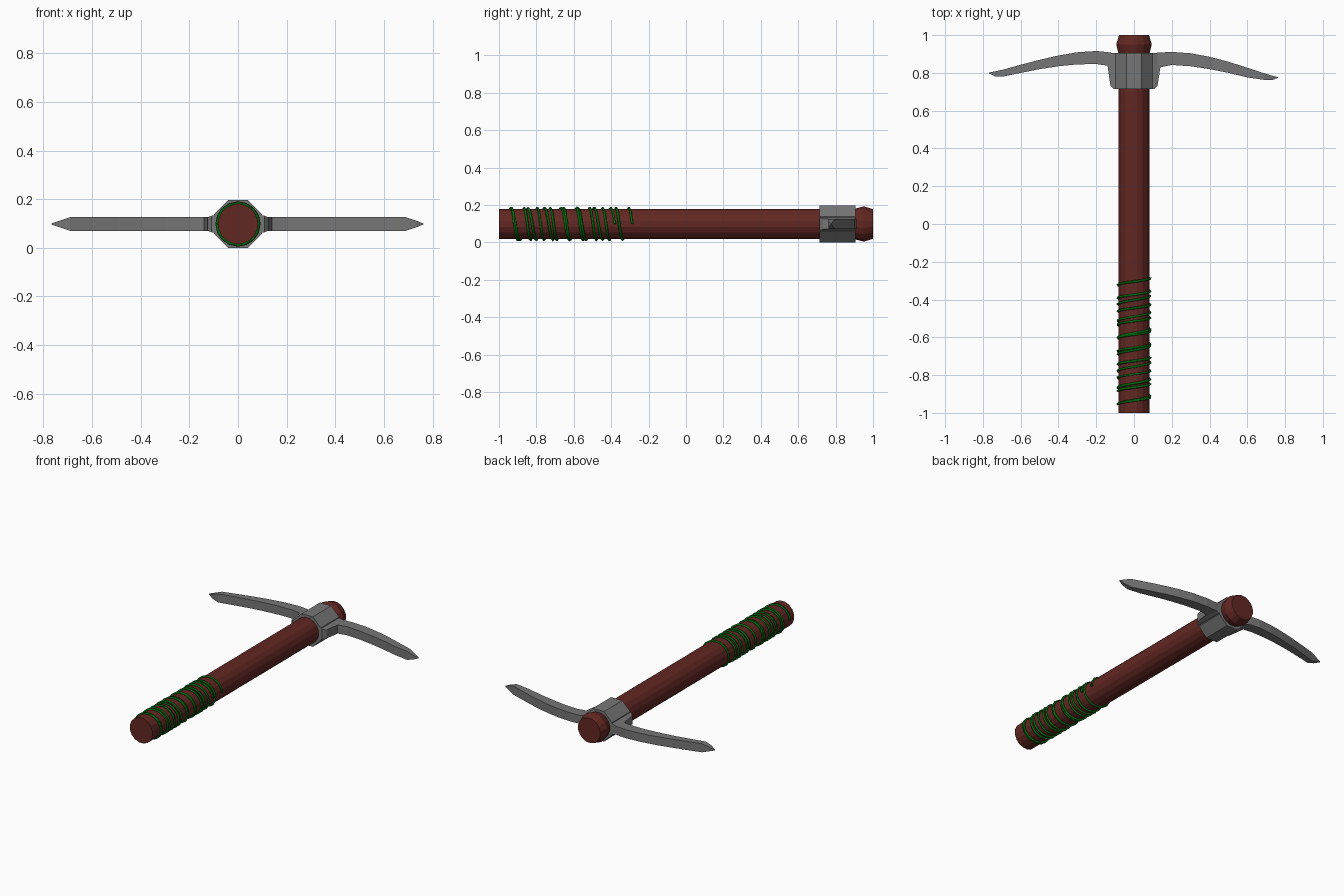
import bpy, bmesh, math

if "Cube" in bpy.data.objects:
    bpy.data.objects.remove(bpy.data.objects["Cube"])

CZ = 0.098  # height of the handle axis


def material(name, color):
    m = bpy.data.materials.new(name)
    m.diffuse_color = color
    m.use_nodes = True
    m.node_tree.nodes["Principled BSDF"].inputs["Base Color"].default_value = m.diffuse_color
    return m


def loft(name, rings, mat=None):
    """Skin a list of equal-length point rings and cap both ends."""
    bm = bmesh.new()
    vs = [[bm.verts.new(p) for p in r] for r in rings]
    n = len(vs[0])
    for a, b in zip(vs, vs[1:]):
        for i in range(n):
            j = (i + 1) % n
            bm.faces.new((a[i], a[j], b[j], b[i]))
    bm.faces.new(vs[0][::-1])
    bm.faces.new(vs[-1])
    bmesh.ops.recalc_face_normals(bm, faces=bm.faces)
    me = bpy.data.meshes.new(name)
    bm.to_mesh(me)
    bm.free()
    ob = bpy.data.objects.new(name, me)
    bpy.context.collection.objects.link(ob)
    if mat:
        me.materials.append(mat)
    return ob


def lathe(name, profile, sides, mat=None):
    """Turn (y, radius) pairs around the handle axis."""
    step = 2 * math.pi / sides
    return loft(name, [[(r * math.cos((i + .5) * step), y, CZ + r * math.sin((i + .5) * step))
                        for i in range(sides)] for y, r in profile], mat)


def blade(name, side, sections):
    """Sections are (x, back y, front y, half thickness)."""
    return loft(name, [[(side * x, y1, CZ + h), (side * x, y0, CZ + h),
                        (side * x, y0, CZ - h), (side * x, y1, CZ - h)]
                       for x, y1, y0, h in sections])


wood = material("wood", (0.12, 0.02, 0.016, 1))
green = material("green_cord", (0.0, 0.14, 0.004, 1))
steel = material("steel", (0.18, 0.18, 0.18, 1))

# Handle with flared end knob
lathe("handle", [(-1, .083), (.9, .083), (.95, .096), (1, .081)], 16, wood)

# Octagonal collar
collar = lathe("collar", [(.715, .106), (.905, .106)], 8, steel)

# Curved pick blades, including the thick ears at the collar
root = [(.06, .905, .715, .040), (.108, .905, .715, .034), (.125, .907, .733, .028)]
left = blade("left_blade", -1, root + [
    (.14, .91, .838, .028), (.20, .916, .847, .028), (.30, .909, .845, .028),
    (.40, .892, .835, .028), (.50, .869, .82, .028), (.60, .843, .80, .028),
    (.69, .818, .781, .028), (.735, .808, .781, .013), (.767, .802, .798, .002)])
right = blade("right_blade", 1, root + [
    (.14, .908, .83, .028), (.20, .911, .842, .028), (.30, .904, .835, .028),
    (.40, .885, .82, .028), (.50, .859, .80, .028), (.60, .827, .776, .028),
    (.69, .798, .763, .028), (.735, .784, .763, .013), (.762, .778, .774, .002)])
for ob in (left, right):
    ob.data.materials.append(steel)


# Cord wound around the grip in two overlapping spirals
def cord(name, y_start, y_end, turns):
    cu = bpy.data.curves.new(name, 'CURVE')
    cu.dimensions = '3D'
    cu.bevel_depth = .007
    cu.bevel_resolution = 0
    cu.use_fill_caps = True
    sp = cu.splines.new('POLY')
    n = int(turns * 16)
    sp.points.add(n)
    for i, p in enumerate(sp.points):
        a = 2 * math.pi * i / 16
        p.co = (.086 * math.cos(a), y_start + (y_end - y_start) * i / n,
                CZ + .086 * math.sin(a), 1)
    cu.materials.append(green)
    ob = bpy.data.objects.new(name, cu)
    bpy.context.collection.objects.link(ob)


cord("grip_cord_long", -.287, -.953, 9.5)
cord("grip_cord_short", -.38, -.955, 6.5)
